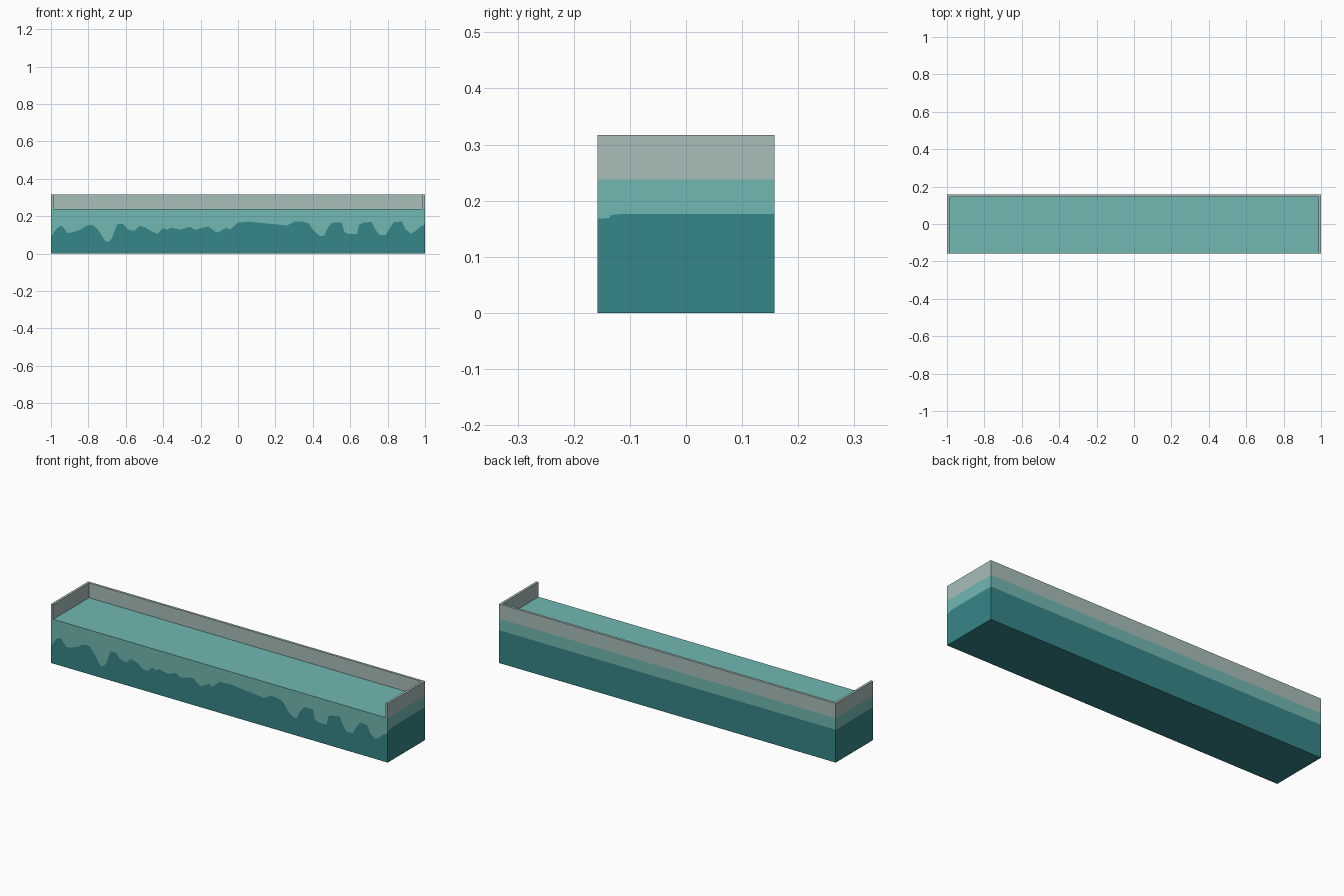
import bpy
import bmesh

cube = bpy.data.objects.get("Cube")
if cube:
    bpy.data.objects.remove(cube, do_unlink=True)

HX, HY = 1.0, 0.158        # half width and half depth
FLOOR, TOP = 0.238, 0.317  # basin floor and wall top
WALL = 0.013               # wall thickness


def material(name, rgb):
    mat = bpy.data.materials.new(name)
    mat.use_nodes = True
    mat.diffuse_color = (*rgb, 1)
    mat.node_tree.nodes["Principled BSDF"].inputs["Base Color"].default_value = (*rgb, 1)
    return mat


DEEP = material("deep teal", (0.037, 0.238, 0.250))
LIGHT = material("light teal", (0.171, 0.479, 0.445))
GREY = material("pale grey green", (0.392, 0.515, 0.491))


def finish(bm, name, mats):
    mesh = bpy.data.meshes.new(name)
    bmesh.ops.remove_doubles(bm, verts=bm.verts, dist=1e-5)
    bm.to_mesh(mesh)
    bm.free()
    for mat in mats:
        mesh.materials.append(mat)
    obj = bpy.data.objects.new(name, mesh)
    bpy.context.collection.objects.link(obj)
    return obj


def add_face(bm, points, mat_index):
    face = bm.faces.new([bm.verts.new(p) for p in points])
    face.material_index = mat_index


def two_tone_side(bm, to_3d, line):
    """Split one side along a line of (across, height) points, seen from outside."""
    a, b = line[0][0], line[-1][0]
    low = [(a, 0), (b, 0)] + line[::-1]
    high = line + [(b, FLOOR), (a, FLOOR)]
    for outline, index in ((low, 0), (high, 1)):
        add_face(bm, [to_3d(u, z) for u, z in outline], index)


# Wavy colour edge on the front, as (x, z)
wave = [
    (-1, .09), (-.968, .137), (-.945, .15), (-.93, .135), (-.91, .109),
    (-.875, .117), (-.845, .127), (-.808, .15), (-.78, .154), (-.755, .135),
    (-.733, .107), (-.715, .072), (-.695, .061), (-.674, .082), (-.658, .127),
    (-.645, .158), (-.61, .157), (-.592, .13), (-.555, .122), (-.525, .149),
    (-.492, .139), (-.46, .117), (-.428, .107), (-.4, .138), (-.38, .128),
    (-.358, .139), (-.31, .128), (-.257, .144), (-.23, .128), (-.16, .145),
    (-.112, .112), (-.06, .139), (-.043, .128), (-.02, .148), (0, .166),
    (.064, .171), (.107, .166), (.16, .16), (.22, .155), (.262, .15),
    (.305, .176), (.347, .181), (.38, .16), (.4, .128), (.433, .096),
    (.46, .094), (.48, .138), (.503, .165), (.556, .166), (.567, .117),
    (.59, .106), (.636, .106), (.647, .155), (.674, .166), (.716, .17),
    (.732, .133), (.754, .101), (.791, .101), (.813, .139), (.834, .17),
    (.877, .171), (.893, .133), (.925, .106), (.952, .123), (.973, .144),
    (1, .156),
]
wave = [(x, min(z, 0.172)) for x, z in wave]
BAND = 0.176

# Solid body with a two-tone band on each side
bm = bmesh.new()
two_tone_side(bm, lambda u, z: (u, -HY, z), wave)
two_tone_side(bm, lambda u, z: (HX, u, z),
              [(-HY, .168), (-.137, .169), (-.134, .174), (-.12, BAND), (HY, BAND)])
two_tone_side(bm, lambda u, z: (-u, HY, z), [(-HX, BAND), (HX, BAND)])
two_tone_side(bm, lambda u, z: (-HX, -u, z), [(-HY, BAND), (HY, BAND)])
corners = [(-HX, -HY), (HX, -HY), (HX, HY), (-HX, HY)]
add_face(bm, [(x, y, FLOOR) for x, y in corners], 1)
add_face(bm, [(x, y, 0) for x, y in reversed(corners)], 0)
finish(bm, "body", [DEEP, LIGHT])

# U-shaped wall around the back and both ends, open at the front
ix, iy = HX - WALL, HY - WALL
plan = [(-HX, -HY), (-ix, -HY), (-ix, iy), (ix, iy),
        (ix, -HY), (HX, -HY), (HX, HY), (-HX, HY)]
bm = bmesh.new()
base = bm.faces.new([bm.verts.new((x, y, FLOOR)) for x, y in plan])
extruded = bmesh.ops.extrude_face_region(bm, geom=[base], use_keep_orig=True)
for v in extruded["geom"]:
    if isinstance(v, bmesh.types.BMVert):
        v.co.z = TOP
bmesh.ops.recalc_face_normals(bm, faces=bm.faces)
finish(bm, "rim_wall", [GREY])
